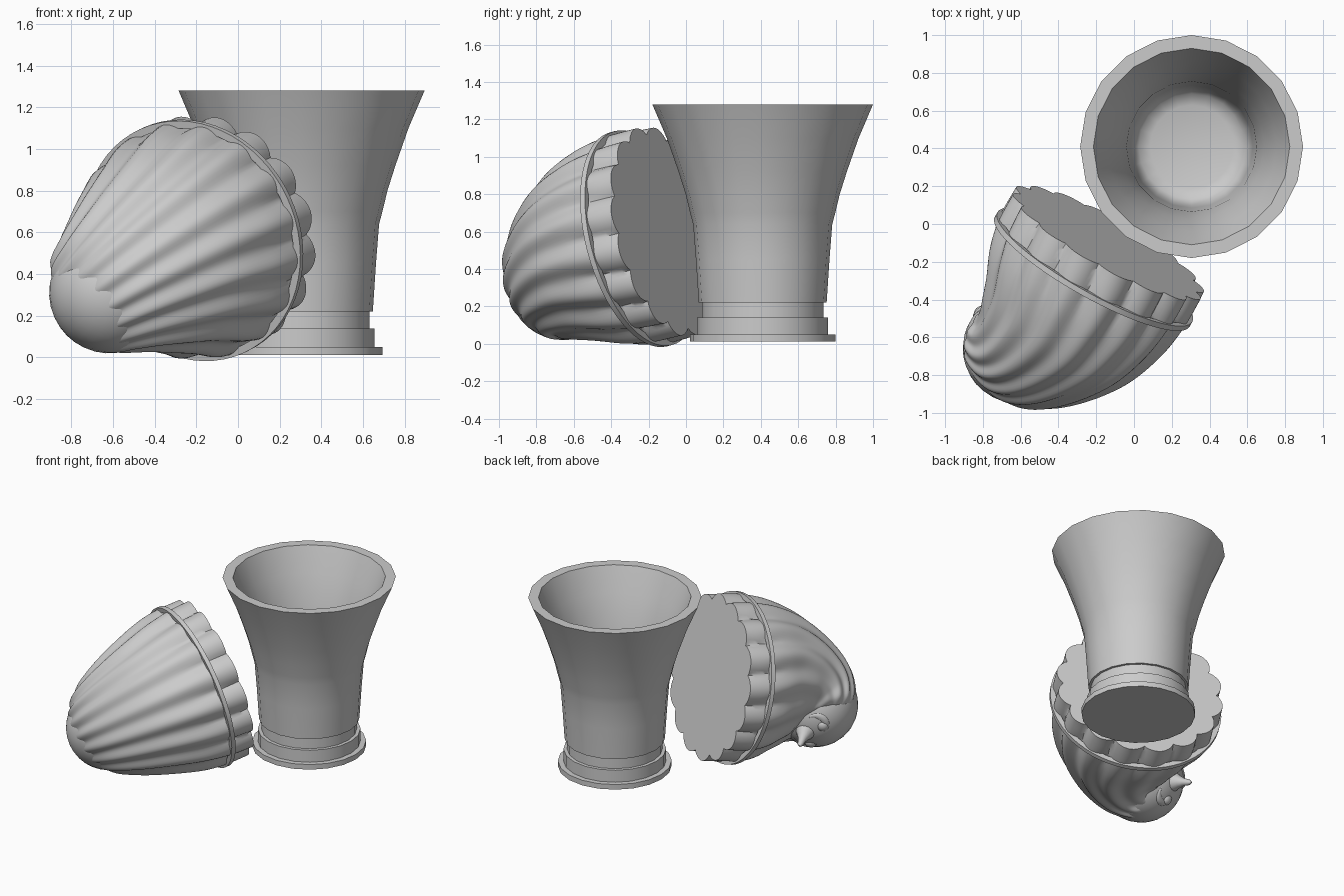
import bpy, bmesh, math
from mathutils import Vector, Matrix

if "Cube" in bpy.data.objects:
    bpy.data.objects.remove(bpy.data.objects["Cube"])

# Local frame of the tilted lid: N = flat base normal, E = side the head bends to
C = Vector((-0.135, -0.10, 0.60))
N = Vector((0.48, 0.85, 0.23)).normalized()
A = Vector((0.87, -0.49, 0)).normalized()
B = N.cross(A).normalized()
if B.z < 0:
    B = -B
E = (-0.84 * A - 0.54 * B).normalized()
F = (-0.54 * A + 0.84 * B).normalized()


def P(d, e, f=0.0):
    return C - N * d + E * e + F * f


def finish(name, bm, angle=35):
    bmesh.ops.recalc_face_normals(bm, faces=bm.faces)
    me = bpy.data.meshes.new(name)
    bm.to_mesh(me)
    bm.free()
    ob = bpy.data.objects.new(name, me)
    bpy.context.collection.objects.link(ob)
    bpy.context.view_layer.objects.active = ob
    ob.select_set(True)
    bpy.ops.object.shade_smooth_by_angle(angle=math.radians(angle))
    ob.select_set(False)
    return ob


def skin(name, rings, angle=35, closed=False):
    bm = bmesh.new()
    vs = [[bm.verts.new(p) for p in r] for r in rings]
    n = len(vs[0])
    pairs = list(zip(vs, vs[1:])) + ([(vs[-1], vs[0])] if closed else [])
    for r0, r1 in pairs:
        for i in range(n):
            j = (i + 1) % n
            bm.faces.new((r0[i], r0[j], r1[j], r1[i]))
    if not closed:
        bm.faces.new(vs[0])
        bm.faces.new(vs[-1])
    return finish(name, bm, angle)


def catmull(keys, t):
    i = min(int(t), len(keys) - 2)
    u = t - i
    k = [keys[max(0, min(len(keys) - 1, i + o))] for o in (-1, 0, 1, 2)]
    return [0.5 * (2 * b + (c - a) * u + (2 * a - 5 * b + 4 * c - d) * u * u
                   + (3 * b - a - 3 * c + d) * u ** 3) for a, b, c, d in zip(*k)]


# Cup: 20-sided turned profile with stepped foot, flared rim and hollow inside
prof = [(0.388, 0.012), (0.388, 0.05), (0.35, 0.05), (0.35, 0.14), (0.325, 0.14),
        (0.325, 0.22), (0.342, 0.22), (0.357, 0.45), (0.372, 0.64), (0.388, 0.70),
        (0.412, 0.80), (0.45, 0.92), (0.513, 1.10), (0.59, 1.28), (0.52, 1.28),
        (0.45, 1.10), (0.385, 0.90), (0.345, 0.68), (0.325, 0.45), (0.31, 0.32),
        (0.28, 0.27), (0.22, 0.25)]
skin("cup", [[(0.305 + r * math.cos(i * math.pi / 10), 0.41 + r * math.sin(i * math.pi / 10), z)
              for i in range(20)] for r, z in prof], 50)

# Fluted body: fan of scalloped sections (outer d,e, inner d,e, half width, flute depth)
keys = [(0.00, -0.56, 0.00, 0.56, 0.56, 0.085),
        (0.17, -0.56, 0.17, 0.56, 0.56, 0.08),
        (0.38, -0.53, 0.30, 0.53, 0.54, 0.06),
        (0.61, -0.44, 0.42, 0.47, 0.49, 0.055),
        (0.82, -0.28, 0.50, 0.43, 0.43, 0.055),
        (0.97, -0.10, 0.54, 0.40, 0.37, 0.06),
        (1.03, 0.08, 0.57, 0.38, 0.32, 0.06),
        (1.00, 0.27, 0.60, 0.37, 0.27, 0.05),
        (0.91, 0.36, 0.64, 0.36, 0.19, 0.03)]
STEPS, SEG, LOBES = 48, 192, 16
rings = []
for s in range(STEPS + 1):
    od, oe, nd, ne, w, amp = catmull(keys, s * (len(keys) - 1) / STEPS)
    out, inn = P(od, oe), P(nd, ne)
    mid, ax = (out + inn) / 2, (out - inn) / 2
    soft = min(1, max(0, (s - 4) / 8))
    ring = []
    for i in range(SEG):
        t = i * math.tau / SEG
        ph = LOBES / 2 * (t + 0.35 * math.sin(t) * s / STEPS)
        wave = (1 - soft) * (abs(math.cos(ph)) ** 0.8 - 0.62) + soft * 0.5 * math.cos(2 * ph)
        ring.append(mid + (1 + amp * wave) * (ax * math.cos(t) + F * w * math.sin(t)))
    rings.append(ring)
skin("fluted_lid", rings, 50)

# Thin band round the lid
cs = [(0.555, 0.15), (0.592, 0.15), (0.592, 0.18), (0.555, 0.18)]
skin("lid_band", [[P(d, r * math.cos(i * math.tau / 64), r * math.sin(i * math.tau / 64))
                   for i in range(64)] for r, d in cs], 35, True)

# Round head at the tip
R = 0.29
head = P(0.77, 0.185, -0.02)
look = (E * 0.82 + N * 0.52).normalized()
side = F
up = look.cross(side).normalized()
if up.dot(N) > 0:
    up = -up


def ball(name, pos, scale):
    bm = bmesh.new()
    rot = Matrix((side, up, look)).transposed().to_4x4()
    bmesh.ops.create_uvsphere(bm, u_segments=32, v_segments=18, radius=1,
                              matrix=Matrix.Translation(pos) @ rot @ Matrix.Diagonal((*scale, 1)))
    return finish(name, bm, 60)


ball("head", head, (R, R, R))

# Pointed nose
nose = [(0.25, 0.08), (0.29, 0.06), (0.325, 0.04), (0.36, 0.026), (0.40, 0.02), (0.42, 0.006)]
skin("nose", [[head + look * h + r * (side * math.cos(i * math.tau / 16) + up * math.sin(i * math.tau / 16))
               for i in range(16)] for h, r in nose], 50)

# Eyes and arched brows, one per side
for sgn, tag in ((-1, "left"), (1, "right")):
    d = (look + side * sgn * 0.40 + up * 0.32).normalized()
    ball(tag + "_eye", head + d * (R - 0.018), (0.042, 0.042, 0.032))
    arc = []
    for j in range(11):
        a = math.radians(-20 + 180 * j / 10)
        q = (look + side * sgn * (0.38 + 0.30 * math.sin(a))
             + up * (0.15 + 0.30 * math.cos(a))).normalized()
        tan = (side * sgn * math.cos(a) - up * math.sin(a)).normalized()
        wide = q.cross(tan).normalized()
        r = 0.003 + 0.020 * math.sin(math.pi * j / 10)
        arc.append([head + q * R + 0.4 * r * q * math.cos(k * math.tau / 8)
                    + r * wide * math.sin(k * math.tau / 8) for k in range(8)])
    skin(tag + "_brow", arc, 60)
